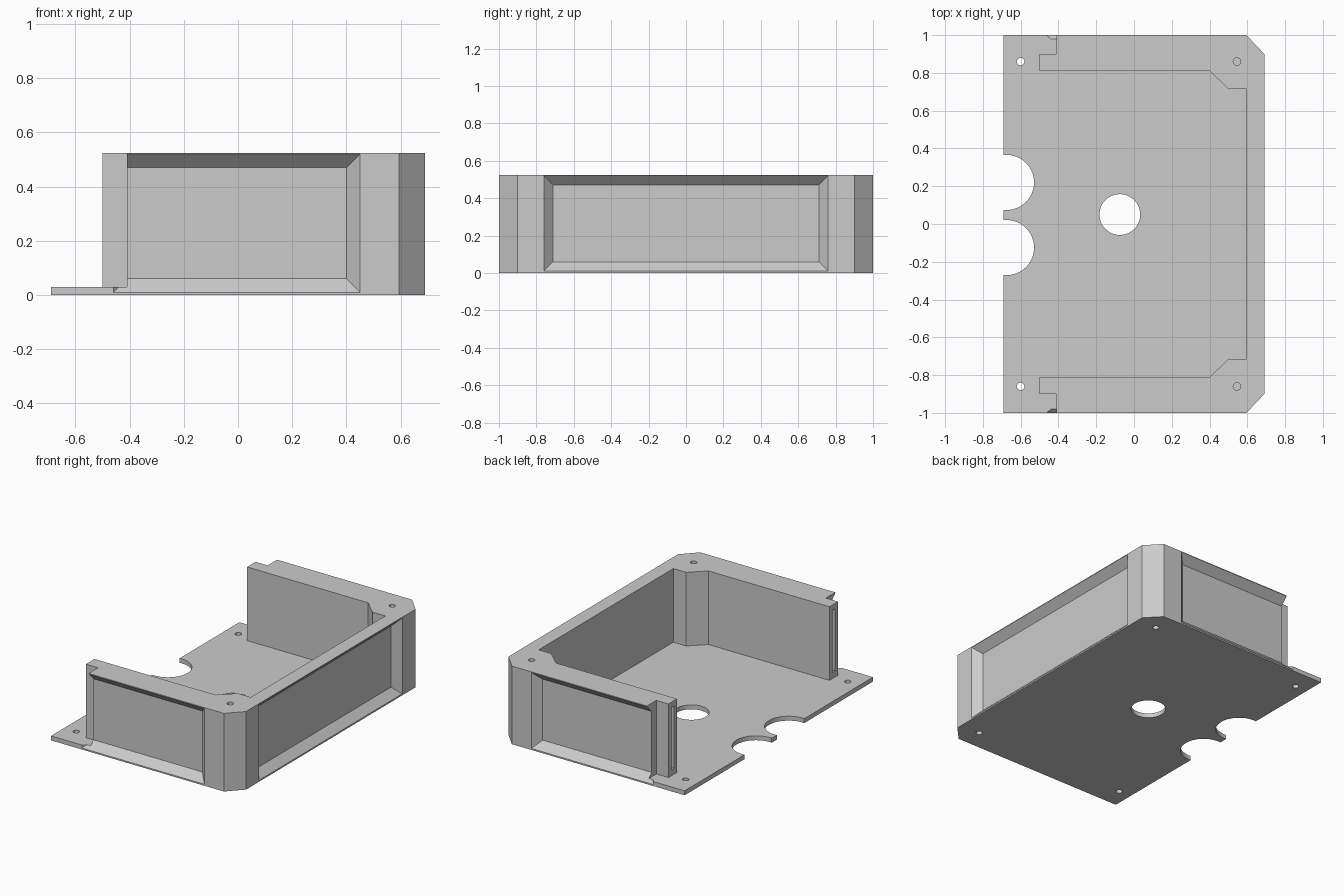
import bpy
import bmesh
from mathutils import Vector

cube = bpy.data.objects.get("Cube")
if cube:
    bpy.data.objects.remove(cube, do_unlink=True)

TOP, FLOOR = 0.525, 0.03


def make_object(name, bm):
    bmesh.ops.recalc_face_normals(bm, faces=bm.faces)
    mesh = bpy.data.meshes.new(name)
    bm.to_mesh(mesh)
    bm.free()
    obj = bpy.data.objects.new(name, mesh)
    bpy.context.collection.objects.link(obj)
    return obj


def loft(name, lower, upper):
    """Closed solid between two matching loops of points."""
    bm = bmesh.new()
    a = [bm.verts.new(p) for p in lower]
    b = [bm.verts.new(p) for p in upper]
    bm.faces.new(a)
    bm.faces.new(b)
    for i in range(len(a)):
        j = (i + 1) % len(a)
        bm.faces.new((a[i], a[j], b[j], b[i]))
    return make_object(name, bm)


def prism(name, outline, z0, z1):
    return loft(name, [(x, y, z0) for x, y in outline],
                [(x, y, z1) for x, y in outline])


def mirrored(half):
    """Complete an outline by mirroring it front to back."""
    return half + [(x, -y) for x, y in reversed(half)]


def cylinder(name, x, y, radius, z0, z1, segments=32):
    bm = bmesh.new()
    bmesh.ops.create_cone(bm, cap_ends=True, segments=segments,
                          radius1=radius, radius2=radius, depth=z1 - z0)
    bmesh.ops.translate(bm, verts=bm.verts, vec=Vector((x, y, (z0 + z1) / 2)))
    return make_object(name, bm)


def cut(body, cutter):
    mod = body.modifiers.new("cut", 'BOOLEAN')
    mod.operation = 'DIFFERENCE'
    mod.solver = 'EXACT'
    mod.object = cutter
    bpy.context.view_layer.update()
    graph = bpy.context.evaluated_depsgraph_get()
    mesh = bpy.data.meshes.new_from_object(body.evaluated_get(graph))
    body.modifiers.clear()
    body.data = mesh
    bpy.data.objects.remove(cutter, do_unlink=True)


def panel_frustum(name, lo, hi, place):
    """Sloped recess cutter: mouth widens outward at 45 degrees."""
    def ring(depth):
        g = -depth
        return [place(u, depth, z) for u, z in (
            (lo - g, 0.01 - g), (hi + g, 0.01 - g),
            (hi + g, 0.52 + g), (lo - g, 0.52 + g))]
    return loft(name, ring(-0.05), ring(0.05))


# Solid block with two chamfered corners
body = prism("tray_body", mirrored([(-0.69, -1), (0.595, -1), (0.69, -0.9)]), 0, TOP)

# Open interior, with stepped wall ends and corner bosses
cut(body, prism("cavity", mirrored([
    (-1, -1.2), (-0.41, -1.2), (-0.41, -0.9), (-0.5, -0.9), (-0.5, -0.81),
    (0.4, -0.81), (0.5, -0.715), (0.595, -0.715)]), FLOOR, 1))

# Recessed panels on the three outer walls
cut(body, panel_frustum("long_panel", -0.76, 0.76, lambda u, d, z: (0.69 - d, u, z)))
for s in (-1, 1):
    cut(body, panel_frustum("side_panel", -0.46, 0.45,
                            lambda u, d, z: (u, s * (1 - d), z)))

# Floor openings: centre hole and two edge cutouts
cut(body, cylinder("centre_hole", -0.075, 0.05, 0.108, -0.1, 0.1, 48))
for y in (0.22, -0.125):
    cut(body, cylinder("edge_cutout", -0.675, y, 0.146, -0.1, 0.1, 48))

# Screw holes and end slots, front and back
for s in (-1, 1):
    cut(body, cylinder("plate_hole", -0.6, s * 0.86, 0.02, -0.1, 0.1, 20))
    cut(body, cylinder("boss_top_hole", 0.545, s * 0.86, 0.02, 0.37, 0.6, 20))
    cut(body, cylinder("boss_bottom_hole", 0.545, s * 0.86, 0.02, -0.1, 0.15, 20))
    cut(body, prism("end_slot", [(-0.6, s * 0.84), (-0.45, s * 0.84),
                                 (-0.45, s * 0.87), (-0.6, s * 0.87)], 0.07, 0.49))

# Single grey material
grey = bpy.data.materials.new("plain_grey")
grey.use_nodes = True
color = (0.6, 0.6, 0.6, 1)
grey.diffuse_color = color
for node in grey.node_tree.nodes:
    if node.type == 'BSDF_PRINCIPLED':
        node.inputs["Base Color"].default_value = color
body.data.materials.clear()
body.data.materials.append(grey)
for p in body.data.polygons:
    p.material_index = 0
    p.use_smooth = False
